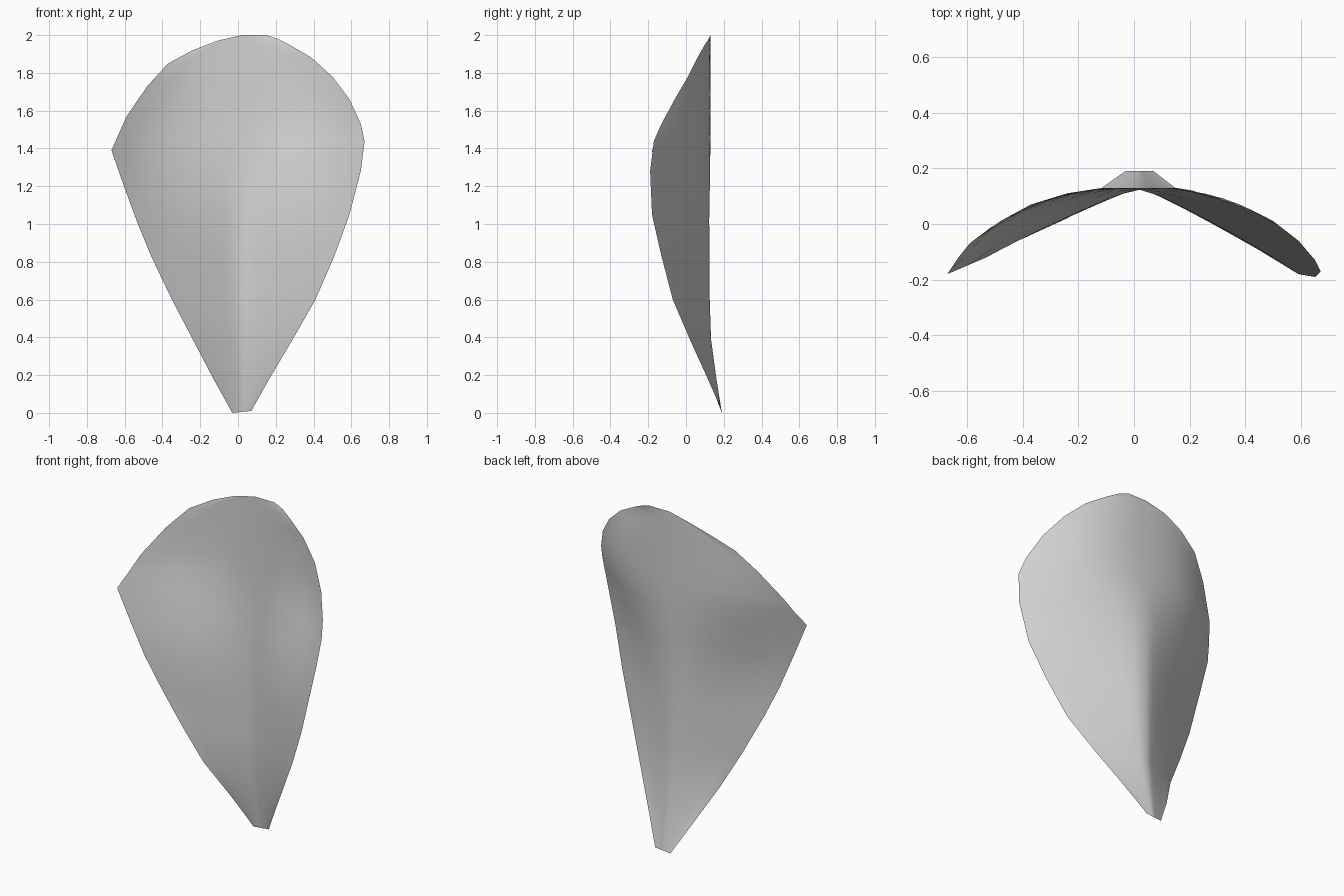
import bpy
import bmesh
from mathutils import Vector

SEGMENTS = 8  # per half of a row

# Rim points, paired from the narrow foot to the rounded top
left_rim = [
    (-.03, .19, 0), (-.13, .12, .18), (-.24, .02, .39), (-.35, -.03, .6),
    (-.46, -.08, .83), (-.53, -.12, 1), (-.6, -.15, 1.19), (-.67, -.18, 1.39),
    (-.63, -.12, 1.48), (-.59, -.07, 1.57), (-.48, .01, 1.73),
    (-.37, .07, 1.85), (-.24, .11, 1.92), (-.11, .13, 1.97), (.02, .13, 2)]
right_rim = [
    (.07, .19, .01), (.16, .12, .17), (.29, .02, .39), (.41, -.07, .6),
    (.51, -.13, .83), (.59, -.18, 1.05), (.65, -.19, 1.28), (.67, -.17, 1.44),
    (.65, -.13, 1.53), (.59, -.06, 1.66), (.5, .01, 1.78),
    (.39, .06, 1.88), (.27, .1, 1.95), (.21, .12, 1.98), (.15, .13, 2)]


def clamp(value):
    return max(0.0, min(1.0, value))


def spine_point(left, right):
    """Back-most point of a row: leans back at the foot, upright above."""
    z = (left.z + right.z) / 2
    x = max(.02, (left.x + right.x) / 2) if z > 1.99 else .02
    y = .13 + .06 * clamp(1 - z / .4)
    return Vector((x, y, z))


def bend(spine, rim, u):
    """Point between spine and rim: V-like below, round near the top."""
    power = 1.1 + 1.4 * clamp((spine.z - 1.1) / .45)
    point = spine.lerp(rim, u)
    point.y = spine.y + (rim.y - spine.y) * u ** power
    return point


def make_material(name, colour):
    material = bpy.data.materials.new(name)
    material.use_nodes = True
    material.diffuse_color = colour
    shader = material.node_tree.nodes["Principled BSDF"]
    shader.inputs["Base Color"].default_value = colour
    shader.inputs["Roughness"].default_value = .8
    return material


if "Cube" in bpy.data.objects:
    bpy.data.objects.remove(bpy.data.objects["Cube"], do_unlink=True)

# Curved petal sheet, lofted row by row
bm = bmesh.new()
rows = []
for left, right in zip(left_rim, right_rim):
    left, right = Vector(left), Vector(right)
    spine = spine_point(left, right)
    points = [bend(spine, left, 1 - i / SEGMENTS) for i in range(SEGMENTS)]
    points += [bend(spine, right, i / SEGMENTS) for i in range(SEGMENTS + 1)]
    rows.append([bm.verts.new(p) for p in points])

for lower, upper in zip(rows, rows[1:]):
    for i in range(len(lower) - 1):
        face = bm.faces.new((lower[i], lower[i + 1], upper[i + 1], upper[i]))
        face.smooth = True

# Soften the spine without moving the rim
inner = [v for v in bm.verts if not v.is_boundary]
bmesh.ops.smooth_vert(bm, verts=inner, factor=.5,
                      use_axis_x=False, use_axis_y=True, use_axis_z=False)

mesh = bpy.data.meshes.new("petal")
bm.to_mesh(mesh)
bm.free()
mesh.materials.append(make_material("pale grey", (.65, .65, .65, 1)))
petal = bpy.data.objects.new("petal", mesh)
bpy.context.collection.objects.link(petal)
